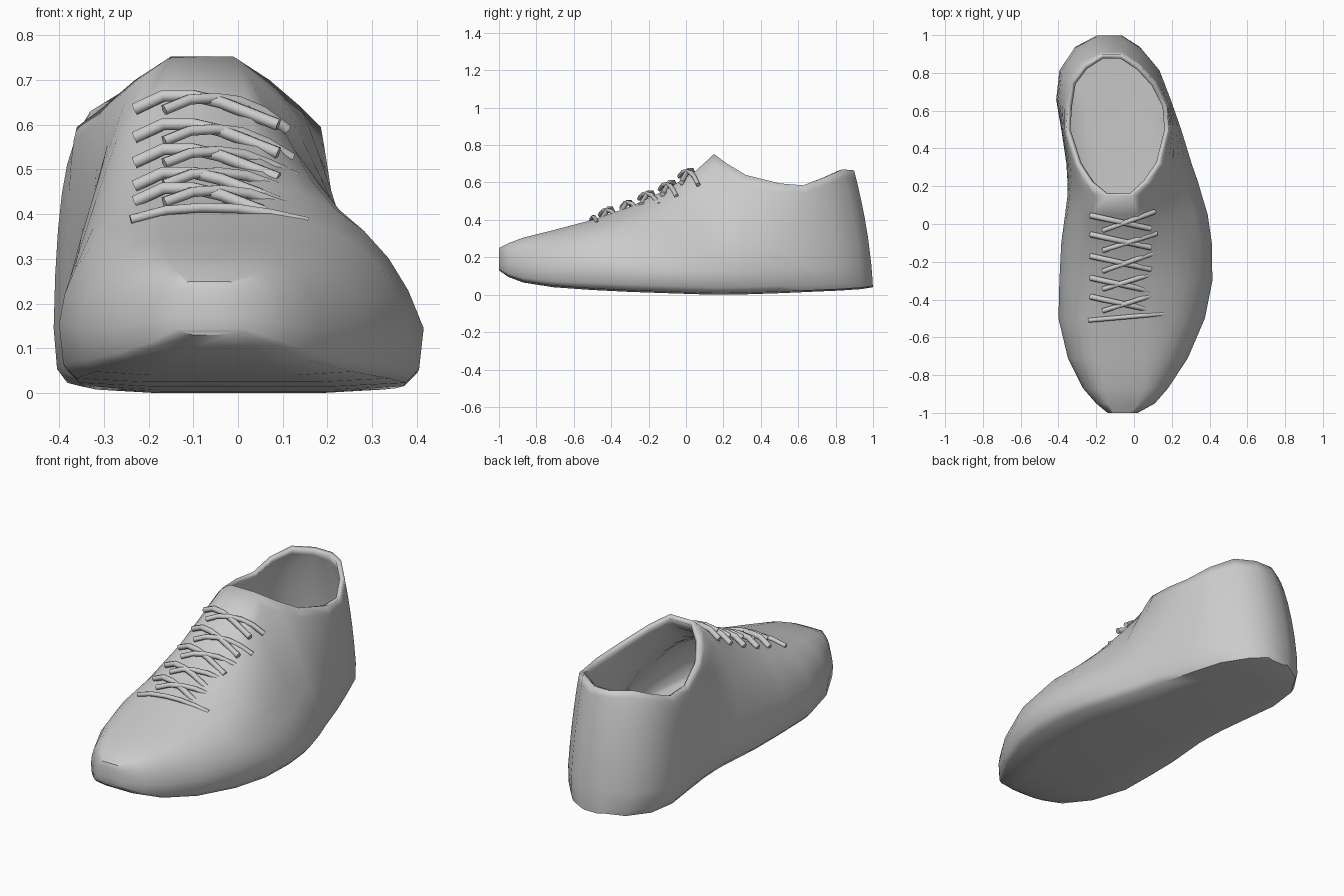
import bpy, bmesh

if "Cube" in bpy.data.objects:
    bpy.data.objects.remove(bpy.data.objects["Cube"])

# Stations from toe to heel:
# y, widest left/right x, sole z, top edge left/right x, top z, right-hand fullness
STATIONS = [
    (-1.00, -.14, .02, .13, -.11, -.02, .25, .9),
    (-.95, -.20, .11, .095, -.14, .02, .275, .9),
    (-.87, -.27, .18, .065, -.16, .05, .305, .9),
    (-.71, -.35, .285, .04, -.17, .06, .345, .88),
    (-.50, -.40, .375, .025, -.17, .07, .40, .85),
    (-.30, -.395, .415, .015, -.16, .06, .47, .75),
    (-.10, -.385, .412, .008, -.16, .04, .565, .5),
    (.05, -.365, .39, .003, -.17, .02, .66, .4),
    (.15, -.352, .36, .0, -.15, -.01, .752, .35),
    (.22, -.352, .34, .0, -.23, .07, .70, .35),
    (.32, -.358, .305, .002, -.30, .14, .64, .35),
    (.50, -.385, .25, .008, -.36, .185, .595, .35),
    (.66, -.412, .195, .015, -.35, .175, .585, .4),
    (.82, -.395, .135, .022, -.33, .115, .63, .5),
    (.94, -.315, .035, .03, -.265, .03, .67, .6),
    (1.00, -.20, -.06, .04, -.17, -.065, .665, .6),
]
FRONT_OF_COLLAR = 8      # stations up to this one are closed over the top
STEPS = 6                # segments from the widest line to the top edge


def lean(y, z):
    """Heel wall tips forward as it rises."""
    w = min(max((y - .5) / .4, 0), 1)
    return y - .1 * w * (max(z, 0) / .66) ** 1.7


def half_section(c, xw, zb, xt, zt, full):
    """Points of one side, from the sole up to the top edge."""
    rise = min(.13, .35 * (zt - zb))
    zw = zb + rise
    pts = [(c + .5 * (xw - c), zb), (c + .9 * (xw - c), zb + .008),
           (c + .975 * (xw - c), zb + .3 * rise)]
    px = xt + full * (xw - xt)
    pz = zw + (.65 + .25 * full) * (zt - zw)
    for k in range(STEPS + 1):
        t = k / STEPS
        a, b, d = (1 - t) ** 2, 2 * t * (1 - t), t * t
        pts.append((a * xw + b * px + d * xt, a * zw + b * pz + d * zt))
    return pts


def finish(obj, angle=40):
    bpy.ops.object.select_all(action='DESELECT')
    obj.select_set(True)
    bpy.context.view_layer.objects.active = obj
    bpy.ops.object.shade_smooth_by_angle(angle=angle * 3.14159 / 180)


# Shoe body: loft of the sections, open at the collar
bm = bmesh.new()
rings = []
for y, xl, xr, zb, tl, tr, zt, full in STATIONS:
    c = (xl + xr) / 2
    right = half_section(c, xr, zb, tr, zt, full)
    left = half_section(c, xl, zb, tl, zt, .9)
    rings.append([bm.verts.new((x, lean(y, z), z)) for x, z in right[::-1] + left])

n = len(rings[0])
for i in range(len(rings) - 1):
    a, b = rings[i], rings[i + 1]
    for j in range(n - 1):
        bm.faces.new((a[j], a[j + 1], b[j + 1], b[j]))
    if i < FRONT_OF_COLLAR:
        bm.faces.new((a[-1], a[0], b[0], b[-1]))
for r in (rings[0], rings[-1]):        # toe and heel end walls
    for j in range(n // 2 - 1):
        bm.faces.new((r[j], r[j + 1], r[n - 2 - j], r[n - 1 - j]))
bmesh.ops.recalc_face_normals(bm, faces=bm.faces[:])
bm.normal_update()
if sum(f.normal.z * f.calc_area() for f in bm.faces) > 0:   # sole outweighs the open top
    bmesh.ops.reverse_faces(bm, faces=bm.faces[:])
mesh = bpy.data.meshes.new("shoe_body")
bm.to_mesh(mesh)
bm.free()
body = bpy.data.objects.new("shoe_body", mesh)
bpy.context.collection.objects.link(body)
wall = body.modifiers.new("wall", 'SOLIDIFY')
wall.thickness = .025
wall.offset = -1
finish(body, 50)


def top_z(y):
    """Height of the instep line at y."""
    for p, q in zip(STATIONS, STATIONS[1:]):
        if p[0] <= y <= q[0]:
            return p[6] + (y - p[0]) / (q[0] - p[0]) * (q[6] - p[6])


def lace(name, x0, y0, x1, y1, lifts, radius):
    """Arched cord across the instep; lifts are heights above the instep line."""
    cu = bpy.data.curves.new(name, 'CURVE')
    cu.dimensions = '3D'
    cu.bevel_depth = radius
    cu.bevel_resolution = 1
    cu.use_fill_caps = True
    sp = cu.splines.new('POLY')
    sp.points.add(len(lifts) - 1)
    base = top_z((y0 + y1) / 2)
    for k, h in enumerate(lifts):
        t = k / (len(lifts) - 1)
        sp.points[k].co = (x0 + t * (x1 - x0), y0 + t * (y1 - y0), base + h, 1)
        sp.points[k].radius = 1
    for s in cu.splines:
        s.use_smooth = True
    obj = bpy.data.objects.new(name, cu)
    bpy.context.collection.objects.link(obj)


# Upper laces, rising to the right side
lace("lace_bottom", -.24, -.51, .155, -.475, (-.015, .006, .012, .01, -.002, -.02), .012)
for k, (ya, yb) in enumerate([(-.46, -.36), (-.345, -.25), (-.25, -.145), (-.14, -.05), (-.035, .065)]):
    lace(f"lace_over_{k}", -.165, ya, .15 - .01 * k, yb,
         (-.005, .018, .022, .015, -.008, -.025 - .006 * k), .013)

# Lower laces, rising to the left side
for k, ym in enumerate([-.42, -.32, -.205, -.09, .01]):
    lace(f"lace_under_{k}", -.23, ym + .035, .09, ym - .035,
         (.0, .03, .03, .015, -.01, -.035), .015)
